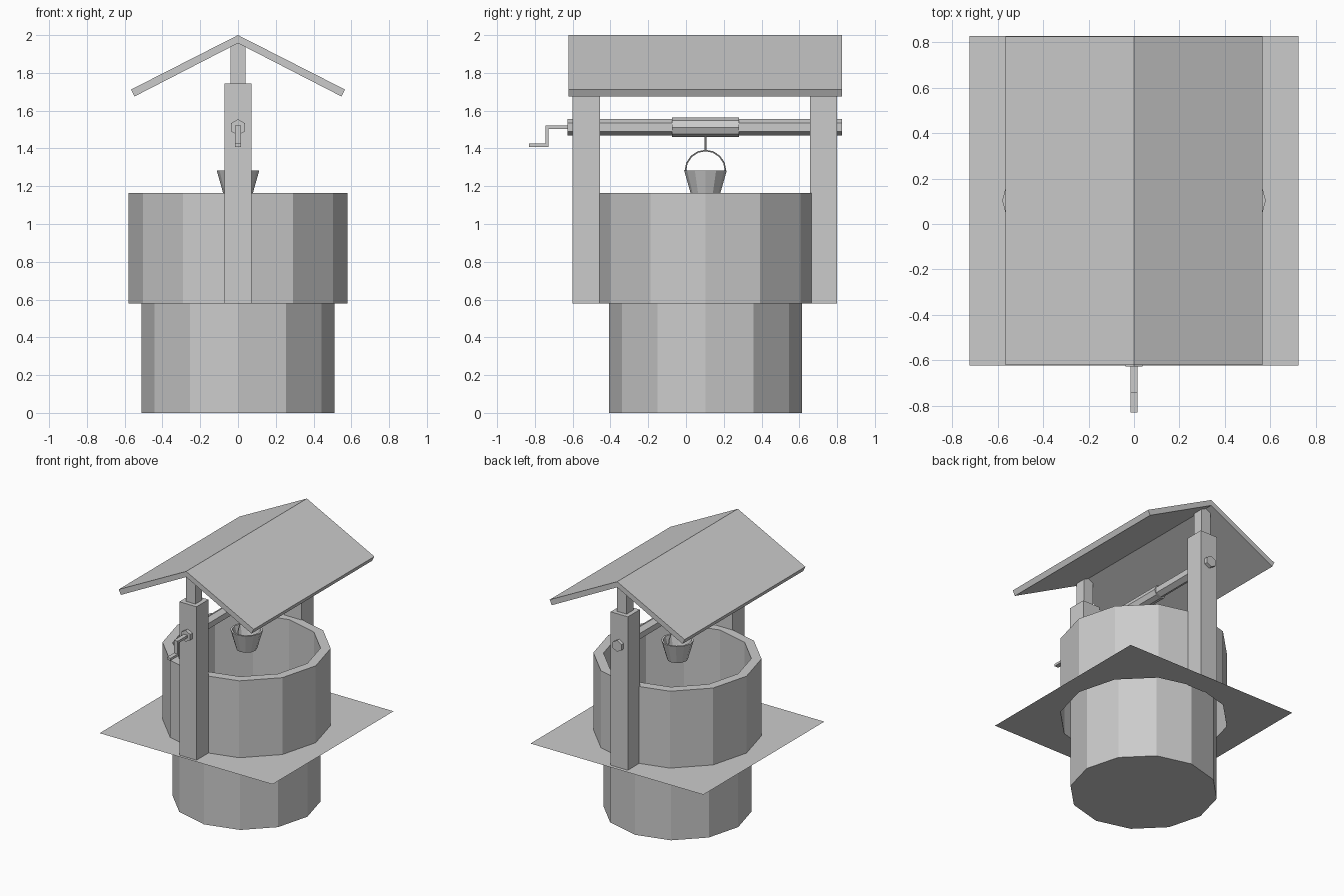
import bpy, bmesh
from math import sin, cos, pi, radians

if "Cube" in bpy.data.objects:
    bpy.data.objects.remove(bpy.data.objects["Cube"])

CY = 0.103          # y of the well axis
POST_OFF = 0.628    # post distance from the axis


def finish(name, bm):
    bmesh.ops.recalc_face_normals(bm, faces=bm.faces)
    me = bpy.data.meshes.new(name)
    bm.to_mesh(me)
    bm.free()
    ob = bpy.data.objects.new(name, me)
    bpy.context.collection.objects.link(ob)
    return ob


def prism(name, pts, a, b, axis):
    """Extrude a profile from a to b: (x, z) points along y, or (y, z) points along x."""
    bm = bmesh.new()

    def put(p, t):
        return bm.verts.new((p[0], t, p[1]) if axis == 'y' else (t, p[0], p[1]))
    lo = [put(p, a) for p in pts]
    hi = [put(p, b) for p in pts]
    n = len(pts)
    bm.faces.new(lo)
    bm.faces.new(hi)
    for i in range(n):
        j = (i + 1) % n
        bm.faces.new((lo[i], lo[j], hi[j], hi[i]))
    return finish(name, bm)


def lathe(name, profile, segs=12, cap_first=False, cap_last=False):
    """Turn (r, z) points around the well axis."""
    bm = bmesh.new()
    rings = [[bm.verts.new((r * cos(2 * pi * i / segs), CY + r * sin(2 * pi * i / segs), z))
              for i in range(segs)] for r, z in profile]
    for p, q in zip(rings, rings[1:]):
        for i in range(segs):
            j = (i + 1) % segs
            bm.faces.new((p[i], p[j], q[j], q[i]))
    if cap_first:
        bm.faces.new(rings[0])
    if cap_last:
        bm.faces.new(rings[-1])
    return finish(name, bm)


def ngon(r, z, n):
    return [(r * sin(2 * pi * i / n), z + r * cos(2 * pi * i / n)) for i in range(n)]


def wire(name, pts, radius):
    cu = bpy.data.curves.new(name, 'CURVE')
    cu.dimensions = '3D'
    cu.bevel_depth = radius
    cu.bevel_resolution = 0
    sp = cu.splines.new('POLY')
    sp.points.add(len(pts) - 1)
    for p, co in zip(sp.points, pts):
        p.co = (*co, 1)
    ob = bpy.data.objects.new(name, cu)
    bpy.context.collection.objects.link(ob)


# Well: shaft with a floor, rim and outer wall
lathe("well_wall", [(0.51, 0), (0.51, 1.163), (0.58, 1.163), (0.58, 0.58)], cap_first=True)

# Ground sheet with a hole for the well
bm = bmesh.new()
H = 0.725
square = [(-H, -H), (H, -H), (H, H), (-H, H)]
hole = [(0.58 * cos(i * pi / 6), 0.58 * sin(i * pi / 6)) for i in range(12)]
edges = []
for loop in (square, hole):
    vs = [bm.verts.new((x, CY + y, 0.58)) for x, y in loop]
    edges += [bm.edges.new((vs[i - 1], vs[i])) for i in range(len(vs))]
bmesh.ops.triangle_fill(bm, edges=edges, use_beauty=True, normal=(0, 0, 1))
ground = finish("ground_sheet", bm)
if ground.data.polygons[0].normal.z < 0:
    ground.data.flip_normals()

# Posts and the narrow roof supports on them
for side, s in (("front", -1), ("back", 1)):
    y = CY - 0.003 + s * POST_OFF
    prism(side + "_post", [(-0.072, 0.58), (0.072, 0.58), (0.072, 1.743), (-0.072, 1.743)],
          y - 0.072, y + 0.072, 'y')
    prism(side + "_roof_support",
          [(-0.04, 1.74), (0.04, 1.74), (0.04, 1.942), (0, 1.962), (-0.04, 1.942)],
          y - 0.04, y + 0.04, 'y')

# Gable roof
prism("roof", [(0, 2.0), (0.566, 1.712), (0.548, 1.675), (0, 1.957),
               (-0.548, 1.675), (-0.566, 1.712)], CY - 0.724, CY + 0.722, 'y')

# Axle, rope drum and crank
prism("axle", ngon(0.043, 1.512, 6), -0.627, 0.827, 'y')
prism("rope_drum", ngon(0.051, 1.512, 8), CY - 0.178, CY + 0.178, 'y')
prism("crank", [(-0.62, 1.522), (-0.745, 1.522), (-0.745, 1.425), (-0.83, 1.425),
                (-0.83, 1.407), (-0.727, 1.407), (-0.727, 1.504), (-0.62, 1.504)],
      -0.016, 0.016, 'x')

# Hollow bucket, bail and rope
lathe("bucket", [(0.072, 1.14), (0.113, 1.284), (0.099, 1.284), (0.062, 1.155)],
      cap_first=True, cap_last=True)
wire("bucket_bail", [(0, CY + 0.106 * cos(i * pi / 8), 1.283 + 0.106 * sin(i * pi / 8))
                     for i in range(9)], 0.004)
wire("rope", [(0, CY, 1.387), (0, CY, 1.48)], 0.005)
